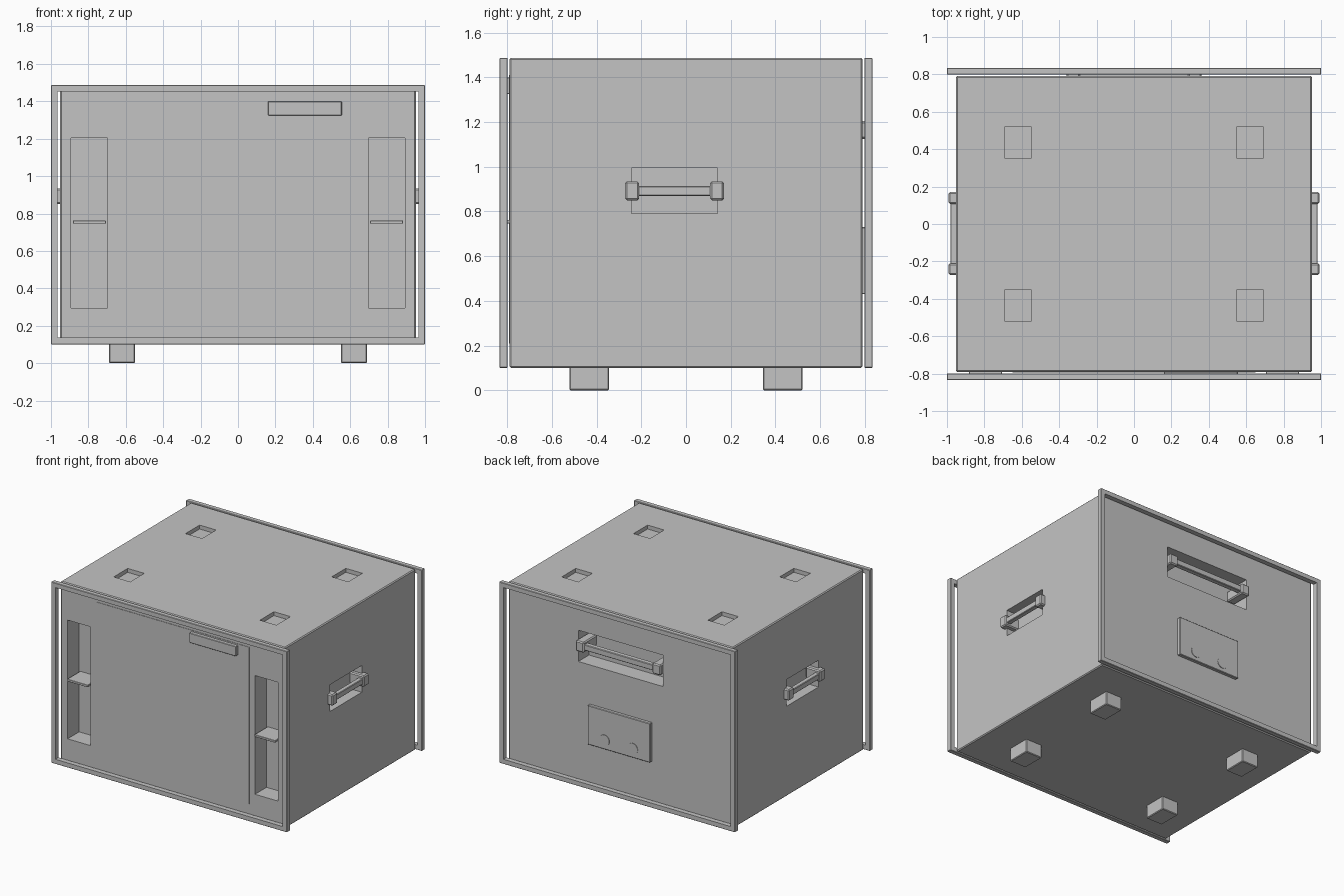
import bpy
import math

if "Cube" in bpy.data.objects:
    bpy.data.objects.remove(bpy.data.objects["Cube"], do_unlink=True)

grey = bpy.data.materials.new("light_grey")
grey.use_nodes = True
COLOUR = (0.55, 0.55, 0.55, 1)
grey.diffuse_color = COLOUR
grey.node_tree.nodes["Principled BSDF"].inputs["Base Color"].default_value = COLOUR


def apply(obj, mod):
    bpy.context.view_layer.objects.active = obj
    bpy.ops.object.modifier_apply(modifier=mod.name)


def bevel(obj, width):
    mod = obj.modifiers.new("Bevel", "BEVEL")
    mod.width = width
    mod.segments = 1
    apply(obj, mod)


def box(name, x, y, z, edge=0):
    """Box from its (low, high) ranges, with optional chamfered edges."""
    bpy.ops.mesh.primitive_cube_add(size=1)
    obj = bpy.context.object
    obj.name = name
    for v in obj.data.vertices:
        v.co = [lo + (c + 0.5) * (hi - lo) for c, (lo, hi) in zip(v.co, (x, y, z))]
    obj.data.materials.append(grey)
    if edge:
        bevel(obj, edge)
    return obj


def cut(obj, x, y, z):
    """Cut a box-shaped pocket."""
    cutter = box("cutter", x, y, z)
    cutter.hide_render = True
    mod = obj.modifiers.new("Cut", "BOOLEAN")
    mod.operation = "DIFFERENCE"
    mod.solver = "EXACT"
    mod.object = cutter
    apply(obj, mod)
    bpy.data.objects.remove(cutter, do_unlink=True)


def span(side, lo, hi):
    """Range mirrored to the given side."""
    return tuple(sorted((side * lo, side * hi)))


SIDES = ((1, "left"), (-1, "right"))
ENDS = ((-1, "front"), (1, "back"))
W, D, BOTTOM, TOP = 0.952, 0.79, 0.1, 1.487

# Case with its pockets
case = box("case", (-W, W), (-D, D), (BOTTOM, TOP), 0.007)
for s, side in SIDES:
    cut(case, span(s, 0.697, 0.892), (-1, -D + 0.14), (0.295, 1.205))
    cut(case, span(s, W - 0.085, 1.1), (-0.245, 0.14), (0.79, 0.995))
    for e, end in ENDS:
        cut(case, span(s, 0.55, 0.69), span(e, 0.35, 0.52), (TOP - 0.03, 1.6))
cut(case, (-0.36, 0.36), (D - 0.13, 1), (1.03, 1.27))

# End frames
for e, end in ENDS:
    frame = box(end + "_frame", (-1, 1), span(e, 0.798, 0.835), (BOTTOM, TOP), 0.003)
    cut(frame, (-0.964, 0.964), (-1, 1), (0.136, 1.452))

# Front door and its pull
box("door", (-0.65, 0.65), (-D - 0.003, -D + 0.01), (0.21, 1.41))
box("door_pull", (0.16, 0.555), (-D - 0.03, -D + 0.01), (1.325, 1.4), 0.003)

for s, side in SIDES:
    # Pocket shelf
    box(side + "_shelf", span(s, 0.707, 0.882), (-D - 0.02, -D + 0.14), (0.746, 0.763), 0.002)
    # Side handle
    for y0, part in ((-0.272, "front"), (0.108, "back")):
        box(f"{side}_handle_{part}_post", span(s, W - 0.085, 0.992),
            (y0, y0 + 0.062), (0.85, 0.935), 0.008)
    box(side + "_handle_bar", span(s, 0.945, 0.982), (-0.22, 0.12), (0.87, 0.913), 0.004)
    # Back handle posts
    box(f"back_handle_{side}_post", span(s, 0.29, 0.36), (D - 0.13, D + 0.035),
        (1.125, 1.205), 0.008)
    # Feet
    for e, end in ENDS:
        box(f"{end}_{side}_foot", span(s, 0.55, 0.69), span(e, 0.345, 0.522),
            (0, BOTTOM + 0.005), 0.005)

box("back_handle_bar", (-0.3, 0.3), (D - 0.015, D + 0.025), (1.143, 1.187), 0.004)

# Back socket plate with two round sockets
plate = box("socket_plate", (-0.265, 0.265), (D - 0.01, D + 0.025), (0.43, 0.73), 0.004)
for s, side in SIDES:
    bpy.ops.mesh.primitive_cylinder_add(vertices=24, radius=0.042, depth=0.01,
                                        location=(s * 0.12, D + 0.024, 0.5),
                                        rotation=(math.pi / 2, 0, 0))
    socket = bpy.context.object
    socket.name = side + "_socket"
    socket.data.materials.append(grey)
